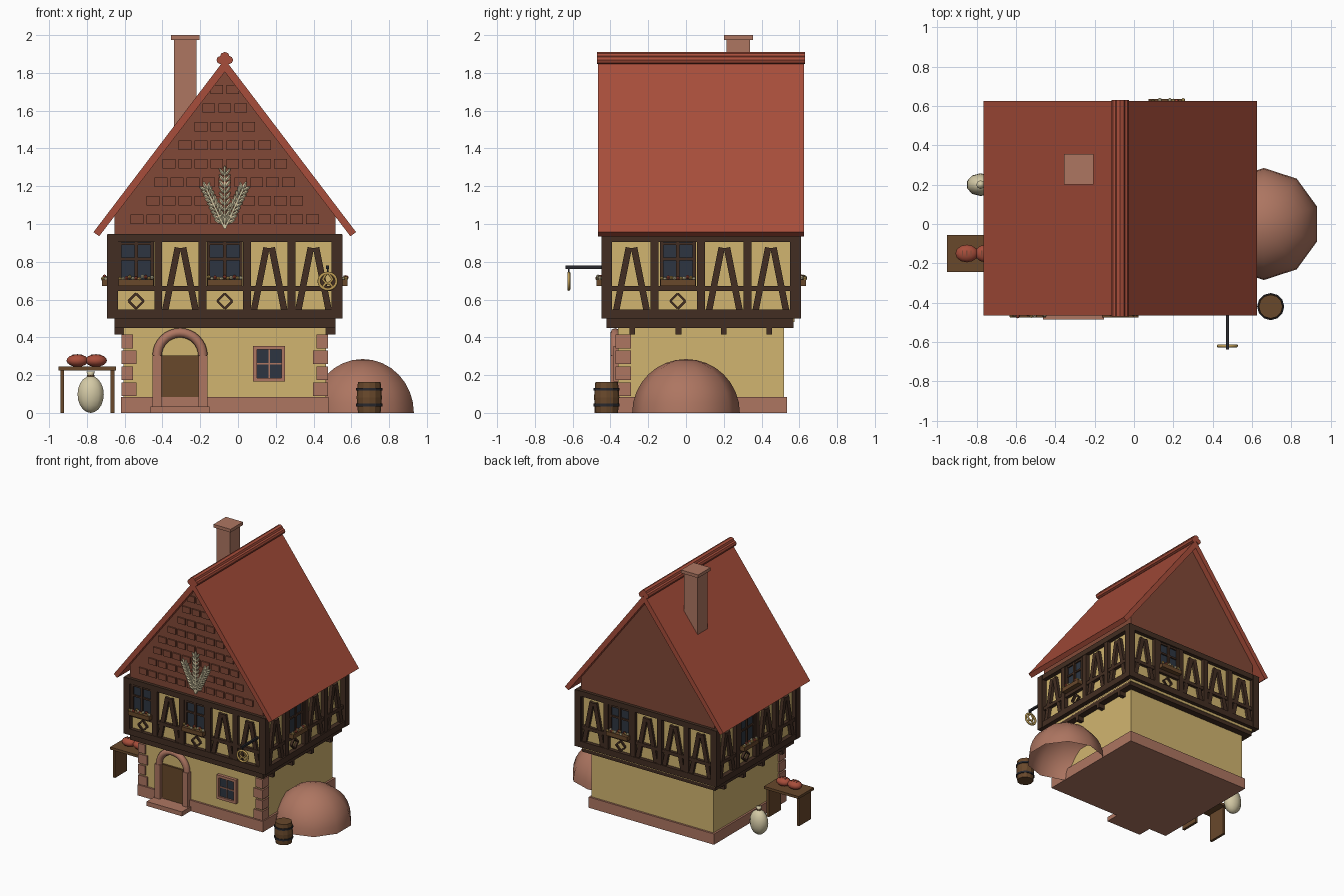
import bpy, bmesh, math, random
from mathutils import Matrix, Vector

random.seed(4)
if "Cube" in bpy.data.objects:
    bpy.data.objects.remove(bpy.data.objects["Cube"])


def material(name, *rgb):
    m = bpy.data.materials.new(name)
    m.use_nodes = True
    m.diffuse_color = (*rgb, 1)
    m.node_tree.nodes["Principled BSDF"].inputs["Base Color"].default_value = (*rgb, 1)
    return m


PLASTER = material("yellow plaster", .64, .46, .16)
STONE = material("pink stone", .42, .18, .12)
TIMBER = material("dark timber", .055, .027, .016)
WOOD = material("brown wood", .14, .065, .024)
ROOF = material("red tile", .39, .075, .043)
GABLE = material("brown tile", .22, .066, .038)
GLASS = material("dark glass", .026, .036, .052)
CREAM = material("cream", .66, .59, .38)
GOLD = material("gold", .51, .33, .09)
IRON = material("iron", .021, .021, .026)

HOUSE = Matrix.Translation((-.07, .08, 0))   # centre line of the house
T, R = Matrix.Translation, Matrix.Rotation


class Part:
    """One named object gathered from simple shapes."""

    def __init__(self, name, mat, frame=Matrix(), smooth=False):
        self.name, self.mat, self.frame, self.smooth = name, mat, frame, smooth
        self.bm = bmesh.new()

    def box(self, c, s, turn=0):
        m = self.frame @ T(c) @ R(turn, 4, 'Y') @ Matrix.Diagonal((*s, 1))
        bmesh.ops.create_cube(self.bm, size=1, matrix=m)

    def span(self, x0, x1, y0, y1, z0, z1):
        self.box(((x0 + x1) / 2, (y0 + y1) / 2, (z0 + z1) / 2), (x1 - x0, y1 - y0, z1 - z0))

    def bar(self, a, b, y, width, depth):
        """Straight beam between two (x, z) points on a facade."""
        d = Vector(b) - Vector(a)
        mid = (Vector(a) + Vector(b)) / 2
        self.box((mid.x, y, mid.y), (width, depth, d.length), math.atan2(d.x, d.y))

    def ball(self, c, s, turn=0, u=10, v=8):
        m = self.frame @ T(c) @ R(turn, 4, 'Y') @ Matrix.Diagonal((*s, 1))
        bmesh.ops.create_uvsphere(self.bm, u_segments=u, v_segments=v, radius=1, matrix=m)

    def cyl(self, c, r, h, turn=Matrix(), r2=None, n=12):
        bmesh.ops.create_cone(self.bm, cap_ends=True, segments=n, radius1=r, depth=h,
                              radius2=r if r2 is None else r2, matrix=self.frame @ T(c) @ turn)

    def prism(self, profile, y0, y1):
        verts = [self.bm.verts.new(self.frame @ Vector((x, y0, z))) for x, z in profile]
        face = self.bm.faces.new(verts)
        new = bmesh.ops.extrude_face_region(self.bm, geom=[face])["geom"]
        bmesh.ops.translate(self.bm, vec=(0, y1 - y0, 0),
                            verts=[g for g in new if isinstance(g, bmesh.types.BMVert)])
        bmesh.ops.recalc_face_normals(self.bm, faces=self.bm.faces)

    def done(self):
        me = bpy.data.meshes.new(self.name)
        self.bm.to_mesh(me)
        self.bm.free()
        me.materials.append(self.mat)
        if self.smooth:
            me.shade_smooth()
        bpy.context.collection.objects.link(bpy.data.objects.new(self.name, me))


def tube(name, mat, paths, radius, closed=False):
    cu = bpy.data.curves.new(name, 'CURVE')
    cu.dimensions, cu.bevel_depth, cu.bevel_resolution = '3D', radius, 2
    cu.use_fill_caps = True
    for path in paths:
        sp = cu.splines.new('POLY')
        sp.points.add(len(path) - 1)
        for p, co in zip(sp.points, path):
            p.co = (*co, 1)
        sp.use_cyclic_u = closed
    cu.materials.append(mat)
    bpy.context.collection.objects.link(bpy.data.objects.new(name, cu))


def single(name, mat, *spans, frame=HOUSE):
    p = Part(name, mat, frame)
    for s in spans:
        p.span(*s)
    p.done()


# Ground floor
single("plinth", STONE, (-.55, .55, -.455, .455, 0, .085))
single("ground_wall", PLASTER, (-.535, .535, -.44, .44, .01, .46))
quoins = Part("corner_stones", STONE, HOUSE)
for side in (-1, 1):
    for i in range(4):
        w = .08 if i % 2 == 0 else .062
        z = .09 + i * .084
        quoins.box((side * (.547 - w / 2), -.452 + .04, z + .036), (w, .08, .072))
quoins.done()

# Arched doorway
dx = -.307
single("door", WOOD, (dx - .1, dx + .1, -.375, -.34, .03, .305), frame=Matrix())
single("door_jambs", STONE, *[(dx + s * .122 - .024, dx + s * .122 + .024, -.4, -.34, 0, .305)
                              for s in (-1, 1)], frame=Matrix())
single("doorstep", STONE, (dx - .155, dx + .155, -.485, -.36, 0, .035), frame=Matrix())
arc = [math.pi * i / 16 for i in range(17)]
tube("door_arch", STONE, [[(dx + .121 * math.cos(a), -.375, .303 + .121 * math.sin(a)) for a in arc]], .025)

# Small ground floor window
single("small_window_glass", GLASS, (.09, .24, -.371, -.35, .175, .345), frame=Matrix())
single("small_window_frame", STONE, *[(x, x + .02, -.385, -.35, .165, .355) for x in (.08, .23)],
       *[(.08, .25, -.385, -.35, z, z + .02) for z in (.165, .335)],
       (.161, .169, -.377, -.35, .17, .35), (.08, .25, -.377, -.35, .256, .264), frame=Matrix())

# Jettied upper floor
single("jetty_beam", TIMBER, (-.585, .585, -.5, .49, .45, .5))
single("upper_wall", PLASTER, (-.585, .585, -.495, .495, .48, .945))
single("joist_ends", TIMBER, *[(s * .555 - .03, s * .555 + .03, y - .015, y + .015, .415, .455)
                               for s in (-1, 1) for y in (-.365, -.12, .12, .36)])


def facade(name, angle, half, depth, bays, windows):
    frame = HOUSE @ R(math.radians(angle), 4, 'Z')
    wood, glass = Part(name + "_timbers", TIMBER, frame), Part(name + "_windows", GLASS, frame)
    boxes = Part(name + "_flower_boxes", WOOD, frame)
    blooms = [Part(f"{name}_{n}_flowers", m, frame) for n, m in (("gold", GOLD), ("cream", CREAM), ("red", ROOF))]
    face = -depth
    for z0, z1 in ((.5, .548), (.905, .947)):
        wood.span(-half, half, face, face + .05, z0, z1)
    wood.span(-half, half, face + .008, face + .05, .645, .672)
    pitch = 2 * (half - .033) / bays
    for i in range(bays + 1):
        x = (i - bays / 2) * pitch
        wood.span(x - .021, x + .021, face + .003, face + .05, .5, .94)
    for side in (-1, 1):
        wood.span(side * (half - .022) - .025, side * (half - .022) + .025, face - .003, face + .05, .5, .945)
    for i in range(bays):
        x = (i + .5 - bays / 2) * pitch
        if i not in windows:
            for s in (-1, 1):
                wood.bar((x + s * .083, .53), (x + s * .014, .875), face + .03, .034, .04)
            continue
        # Diamond panel under a framed, four-pane window
        tips = [(x + .04 * math.cos(k * math.pi / 2), .592 + .04 * math.sin(k * math.pi / 2)) for k in range(5)]
        for a, b in zip(tips, tips[1:]):
            wood.bar(a, b, face + .026, .012, .02)
        glass.span(x - .095, x + .095, face + .02, face + .04, .67, .91)
        for px in (-.086, 0, .086):
            wood.span(x + px - .009, x + px + .009, face + .008, face + .04, .67, .91)
        for pz in (.815, .895):
            wood.span(x - .09, x + .09, face + .01, face + .04, pz - .007, pz + .007)
        boxes.span(x - .092, x + .092, face - .03, face + .01, .672, .705)
        for k in range(11):
            blooms[k % 3].ball((x - .085 + k * .017, face - .014 + random.uniform(-.012, .012),
                                .712 + random.uniform(-.004, .01)), (.011,) * 3, u=6, v=4)
    for p in (wood, glass, boxes, *blooms):
        p.done()


facade("front", 0, .62, .525, 5, (0, 2))
facade("left", 90, .525, .62, 4, (1,))
facade("back", 180, .62, .525, 5, (1,))
facade("right", 270, .525, .62, 4, (1,))

# Gable, hung tiles and roof
gable = Part("gable_wall", GABLE, HOUSE)
gable.prism([(-.585, .94), (.585, .94), (.585, 1.045), (0, 1.81), (-.585, 1.045)], -.5, .5)
gable.done()
tiles = Part("gable_tiles", GABLE, HOUSE)
for row, count in enumerate((12, 10, 9, 8, 6, 4, 3, 2)):
    for i in range(count):
        tiles.box(((i - (count - 1) / 2) * .0845, -.502, 1.025 + row * .098), (.068, .018, .048))
tiles.done()
roof = Part("roof", ROOF, HOUSE)
roof.prism([(-.695, .957), (0, 1.872), (.695, .957), (.665, .935), (0, 1.805), (-.665, .935)], -.545, .545)
roof.done()
ridge = Part("ridge_cap", ROOF, HOUSE)
for x, z, r in ((0, 1.885, .026), (-.022, 1.868, .022), (.022, 1.868, .022)):
    ridge.cyl((x, 0, z), r, 1.102, R(math.pi / 2, 4, 'X'), n=8)
ridge.done()
single("chimney", STONE, (-.34, -.22, .215, .34, 1.42, 1.98), (-.355, -.205, .2, .355, 1.975, 2), frame=Matrix())

# Wheat sheaf on the gable
wheat = Part("wheat_sheaf", CREAM, HOUSE)
for lean, length in ((-.43, .25), (0, .31), (.43, .25)):
    along = Vector((math.sin(lean), math.cos(lean)))
    across = Vector((along.y, -along.x))
    base = Vector((0, .975))
    wheat.bar(base, base + along * length, -.508, .01, .016)
    for k in range(9):
        for s in (-1, 1):
            p = base + along * (.05 + (length - .06) * k / 8) + across * s * .016
            wheat.ball((p.x, -.51, p.y), (.009, .01, .023), lean + s * .6, u=6, v=5)
    tip = base + along * length
    wheat.ball((tip.x, -.51, tip.y), (.009, .01, .024), lean, u=6, v=5)
wheat.done()

# Hanging pretzel sign
sx, sy, sz = .475, -.62, .697
single("sign_bracket", IRON, (sx - .008, sx + .008, -.637, -.43, .763, .779),
       (sx - .004, sx + .004, sy - .004, sy + .004, .74, .77), frame=Matrix())
ring = [math.tau * i / 24 for i in range(24)]
tube("pretzel_ring", GOLD, [[(sx + .046 * math.cos(a), sy, sz + .043 * math.sin(a)) for a in ring]], .008, True)
tube("pretzel_arms", GOLD, [[(sx + s * x, sy, sz + z) for x, z in
     ((-.008, .04), (-.026, .01), (-.012, -.008), (.012, -.012), (.028, -.034))] for s in (-1, 1)], .007)

# Domed oven, open underneath
oven = Part("oven_dome", STONE, T((.66, 0, 0)), smooth=True)
oven.ball((0, 0, 0), (.285,) * 3, u=10, v=16)
bmesh.ops.delete(oven.bm, geom=[v for v in oven.bm.verts if v.co.z < -.001], context='VERTS')
oven.done()

# Barrel
barrel, hoops = Part("barrel", WOOD, T((.695, -.42, 0))), Part("barrel_hoops", IRON, T((.695, -.42, 0)))
barrel.cyl((0, 0, .041), .06, .082, r2=.067)
barrel.cyl((0, 0, .123), .067, .082, r2=.06)
for z in (.042, .125):
    hoops.cyl((0, 0, z), .069, .014)
barrel.done()
hoops.done()

# Bench with loaves
single("bench", WOOD, (-.95, -.645, -.245, -.055, .225, .245),
       *[(x, x + .02, -.225, -.075, 0, .23) for x in (-.94, -.675)], frame=Matrix())
loaves, cuts = Part("loaves", ROOF, smooth=True), Part("loaf_scores", GABLE)
for x in (-.85, -.752):
    loaves.ball((x, -.15, .277), (.058, .045, .033), u=12)
    for k in (-1, 0, 1):
        cuts.box((x + k * .022, -.15, .307 - abs(k) * .002), (.006, .03, .008))
loaves.done()
cuts.done()

# Tied flour sack
sack = Part("sack", CREAM, T((-.78, .2, 0)), smooth=True)
sack.ball((0, 0, .098), (.073, .058, .098), u=10, v=10)
sack.cyl((0, 0, .203), .012, .03, r2=.022, n=8)
sack.done()
tie = Part("sack_tie", WOOD, T((-.78, .2, 0)))
tie.cyl((0, 0, .197), .019, .008, n=8)
tie.done()
